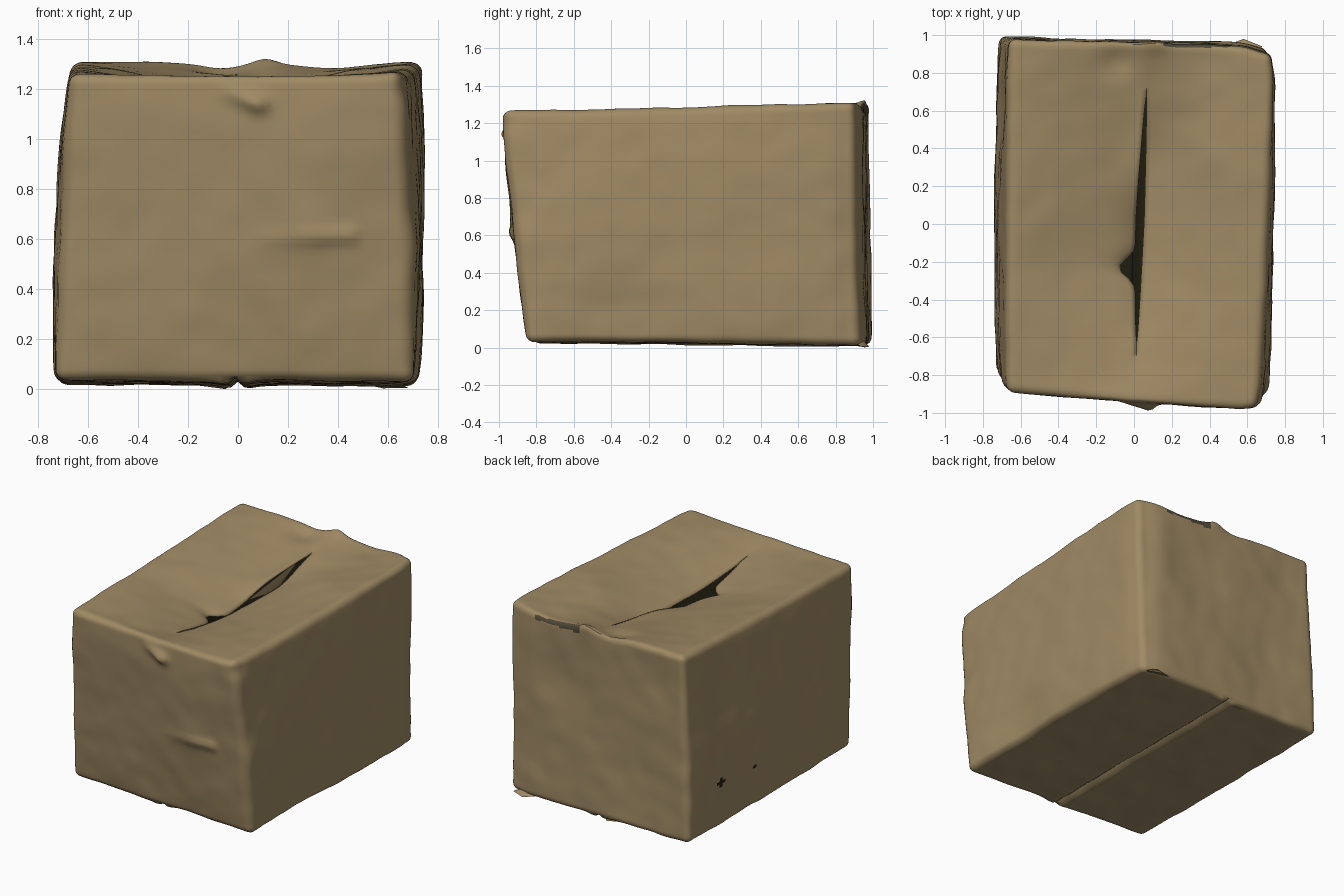
import bpy, bmesh, math
from mathutils import Vector, noise

if "Cube" in bpy.data.objects:
    bpy.data.objects.remove(bpy.data.objects["Cube"], do_unlink=True)


def make_material(name, rgb):
    mat = bpy.data.materials.new(name)
    mat.use_nodes = True
    mat.diffuse_color = (*rgb, 1)
    mat.node_tree.nodes["Principled BSDF"].inputs["Base Color"].default_value = (*rgb, 1)
    return mat


cardboard = make_material("tan cardboard", (0.35, 0.255, 0.128))
shadow = make_material("dark interior", (0.015, 0.013, 0.005))
worn = make_material("dark worn fold", (0.08, 0.065, 0.04))


def make_object(name, bm, angle):
    mesh = bpy.data.meshes.new(name)
    bm.to_mesh(mesh)
    bm.free()
    for mat in (cardboard, shadow, worn):
        mesh.materials.append(mat)
    obj = bpy.data.objects.new(name, mesh)
    bpy.context.collection.objects.link(obj)
    bpy.ops.object.select_all(action="DESELECT")
    obj.select_set(True)
    bpy.context.view_layer.objects.active = obj
    bpy.ops.object.shade_smooth_by_angle(angle=math.radians(angle))
    return obj


def bump(d, width):
    return math.exp(-(d / width) ** 2)


def ridge(q, a, b, width):
    """Strength of a crease in the front wall that grows from a to b (x, z)."""
    a, b, p = Vector(a), Vector(b), Vector((q.x, q.z))
    t = max(0, min(1, (p - a).dot(b - a) / (b - a).length_squared))
    return t * bump((p - a.lerp(b, t)).length, width)


# Leaning corners of the box: front left-hand, front right-hand, back ones
BOTTOM = [Vector(c) for c in ((-.73, -.78, .035), (.70, -.85, .03), (-.715, .995, .018), (.72, .96, .012))]
TOP = [Vector(c) for c in ((-.67, -.89, 1.26), (.655, -.985, 1.265), (-.66, .98, 1.312), (.745, .94, 1.31))]
HALF = Vector((.7, .95, .63))
RADIUS = 0.04

# Dents and bulges: centre, radius, push
DENTS = [(Vector(c), r, Vector(p)) for c, r, p in (
    ((.38, -.95, 1.0), .22, (0, -.015, 0)),
    ((.28, -.93, .64), .13, (0, -.018, 0)),
    ((.66, -.95, 1.22), .07, (-.01, .02, 0)),
    ((.72, -.30, .20), .25, (-.025, 0, 0)),
    ((.66, -.85, .55), .10, (.015, 0, 0)),
    ((.30, .96, .90), .22, (0, -.02, 0)),
    ((-.30, .96, .40), .25, (0, -.015, 0)),
    ((-.45, .97, 1.1), .15, (0, -.015, 0)),
    ((-.70, .60, .95), .20, (.015, 0, 0)),
    ((-.35, -.20, 1.25), .20, (0, 0, -.02)),
    ((-.08, .88, 1.28), .10, (0, 0, -.03)),
    ((.38, .90, 1.29), .13, (0, 0, -.025)),
    ((.11, .96, 1.30), .06, (0, .01, .025)),
    ((.45, .30, 1.25), .22, (0, 0, .015)),
)]


def lerp_corners(corners, a, b):
    front = corners[0].lerp(corners[1], a)
    back = corners[2].lerp(corners[3], a)
    return front.lerp(back, b)


def shape(u, side, is_top, is_bottom):
    """Map a grid point of the cube onto the crumpled box."""
    # Rounded block with the grid gathered towards its edges
    u = Vector([0.5 * c + 0.5 * math.sin(c * math.pi / 2) for c in u])
    p = Vector([c * h for c, h in zip(u, HALF)])
    core = Vector([max(-(h - RADIUS), min(h - RADIUS, c)) for c, h in zip(p, HALF)])
    n = (p - core).normalized()
    p = core + n * RADIUS
    f = [(c / h + 1) / 2 for c, h in zip(p, HALF)]
    q = lerp_corners(BOTTOM, f[0], f[1]).lerp(lerp_corners(TOP, f[0], f[1]), f[2])
    # Swollen walls
    sx, sy, sz = (math.sqrt(max(0, 4 * t * (1 - t))) for t in f)
    swell = .04 * (1.4 - f[1]) if n.x > 0 else .035
    q.x += swell * n.x * sy * sz
    q.y += n.y * sx * sz * (.028 if n.y < 0 else -.004)
    # One back corner is crushed along its whole height
    crush = bump(math.hypot(q.x - .73, q.y - .93), .11)
    q.x -= .015 * crush
    q.y -= .035 * crush
    # Top flaps sag towards an open, ragged seam
    if is_top:
        near = 1 - abs(u.x)
        edge = math.exp(-abs(u.x) / .17)
        q.x += near * (.022 + .012 * u.y)
        q.z -= .145 * near ** 1.3 * max(0, 1 - u.y ** 2)
        opening = max(0, 1 - abs(q.y - .02) / .64) ** .6
        lift = bump(q.y - .36, .25)
        if side > 0:
            q.x += .014 * opening * near ** 4
            q.z -= .03 * lift * edge
        elif side < 0:
            q.x -= (.03 * opening + .085 * bump(q.y + .23, .06)) * edge
            q.z += (.04 * lift - .035 * opening * bump(q.y + .2, .35)) * edge
    # Bottom seam pressed in between two lips
    if is_bottom:
        q.z += .018 * bump(u.x, .02) - .010 * bump(abs(u.x) - .06, .06)
    for centre, r, push in DENTS:
        q += push * bump((q - centre).length, r)
    # Torn fold and long crease standing out of the front wall
    if n.y < -.6:
        q.y -= .04 * ridge(q, (-.08, 1.21), (.08, 1.14), .035)
        q.y -= .022 * ridge(q, (.05, .60), (.45, .615), .03)
    # Light crumpling
    q += n * (.008 * noise.noise(q * 2.6) + .005 * noise.noise(q * 7))
    return q


# Box shell, with the top seam cut open
bm = bmesh.new()
bmesh.ops.create_cube(bm, size=2)
bmesh.ops.subdivide_edges(bm, edges=bm.edges[:], cuts=63, use_grid_fill=True)
seam = [e for e in bm.edges
        if all(abs(v.co.x) < .001 and v.co.z > .999 and abs(v.co.y) < .66 for v in e.verts)]
bmesh.ops.split_edges(bm, edges=seam)
targets = []
for v in bm.verts:
    side = sum(f.calc_center_median().x for f in v.link_faces)
    side = 0 if abs(side) < .001 else side
    targets.append(shape(v.co, side, v.co.z > .999, v.co.z < -.999))
for v, q in zip(bm.verts, targets):
    v.co = q
# Small punctures in one side wall, and the worn fold behind the top
for f in bm.faces:
    c = f.calc_center_median()
    if c.x < -.6:
        for y, z, r in ((.65, .33, .045), (.30, .31, .022)):
            if math.hypot(c.y - y, (c.z - z) * 1.6) < r:
                f.material_index = 1
    if c.z > 1.255 and c.y > .935 and .15 < c.x < .5:
        f.material_index = 2
box = make_object("cardboard_box", bm, 50)
solid = box.modifiers.new("thickness", "SOLIDIFY")
solid.thickness = 0.012
solid.offset = -1
solid.material_offset = 1


# Torn folds and creased tabs
def scrap(name, points):
    bm = bmesh.new()
    for p in points:
        bm.verts.new(p)
    bmesh.ops.convex_hull(bm, input=bm.verts[:])
    bmesh.ops.recalc_face_normals(bm, faces=bm.faces[:])
    return make_object(name, bm, 60)


scrap("seam_fold", ((.035, .64, 1.22), (.025, .38, 1.18), (.01, .08, 1.13),
                    (.03, .38, 1.09), (.022, .38, 1.09), (.028, .64, 1.21)))
scrap("back_corner_lip", ((.50, .95, .02), (.58, .98, .003), (.68, .94, .005),
                          (.62, .88, .03), (.60, .94, .05)))
scrap("bottom_seam_lip", ((-.28, .93, .03), (-.05, .96, .0), (-.02, .90, .02), (-.12, .80, .03)))
